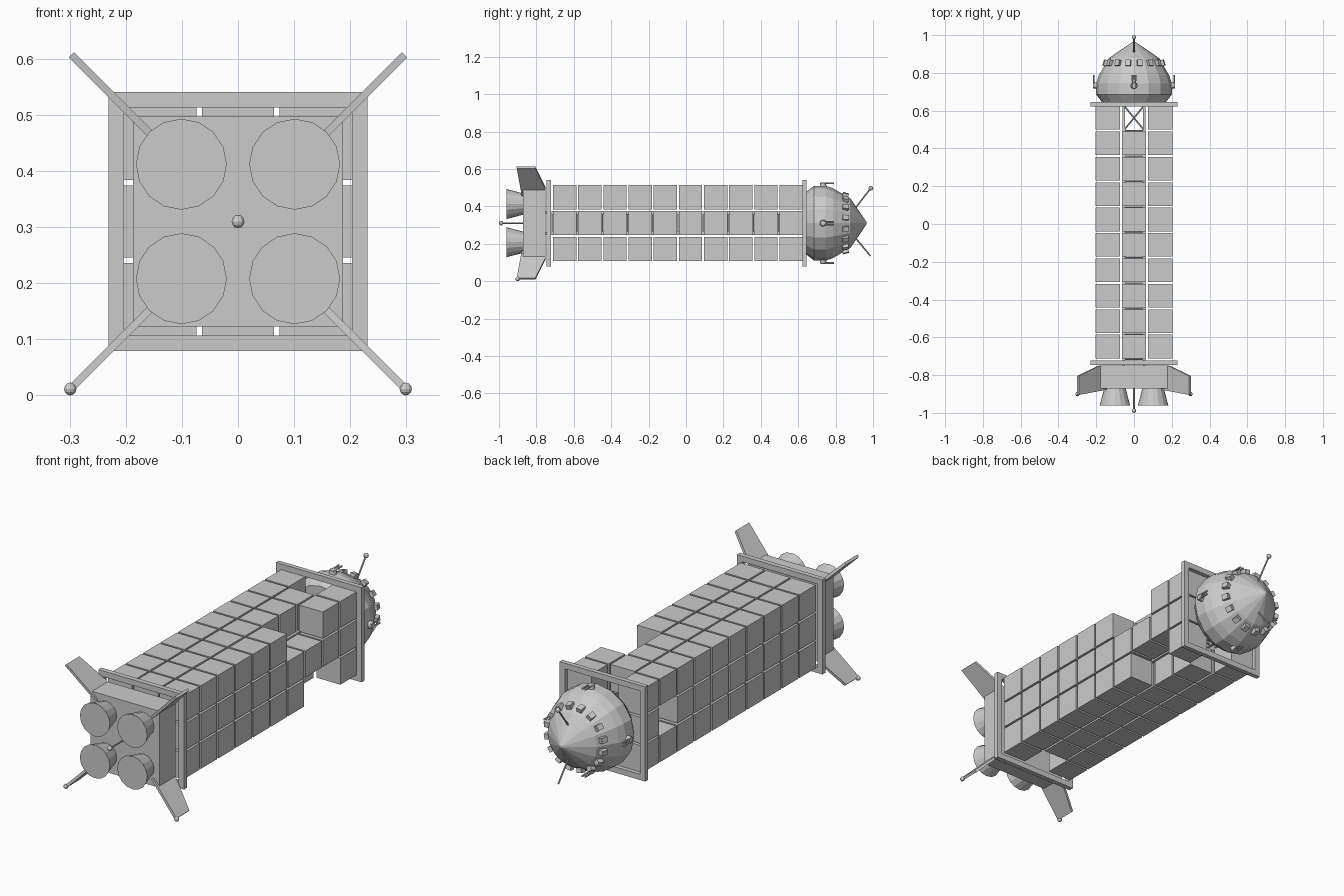
import bpy, bmesh, math
from mathutils import Vector, Matrix

if "Cube" in bpy.data.objects:
    bpy.data.objects.remove(bpy.data.objects["Cube"])

CZ = 0.31  # height of the ship's long axis


def finish(name, bm):
    bmesh.ops.recalc_face_normals(bm, faces=bm.faces)
    me = bpy.data.meshes.new(name)
    bm.to_mesh(me)
    bm.free()
    ob = bpy.data.objects.new(name, me)
    bpy.context.collection.objects.link(ob)
    return ob


def add_box(bm, lo, hi, mat=Matrix()):
    lo, hi = Vector(lo), Vector(hi)
    m = mat @ Matrix.Translation((lo + hi) / 2) @ Matrix.Diagonal((*(hi - lo), 1))
    bmesh.ops.create_cube(bm, size=1, matrix=m)


def add_rod(bm, a, b, r, r2=None, sides=8, mat=Matrix()):
    a, b = Vector(a), Vector(b)
    d = b - a
    m = mat @ Matrix.Translation((a + b) / 2) @ d.to_track_quat('Z', 'Y').to_matrix().to_4x4()
    bmesh.ops.create_cone(bm, cap_ends=True, segments=sides, radius1=r,
                          radius2=r if r2 is None else r2, depth=d.length, matrix=m)


def add_ball(bm, p, r):
    bmesh.ops.create_uvsphere(bm, u_segments=10, v_segments=6, radius=r,
                              matrix=Matrix.Translation(p))


def lathe(name, profile, sides, x=0, z=CZ):
    """Revolve (radius, y) points about a line parallel to y."""
    bm = bmesh.new()
    rings = []
    for r, y in profile:
        rings.append([bm.verts.new((x + r * math.cos(t), y, z + r * math.sin(t)))
                      for t in [2 * math.pi * i / sides for i in range(sides)]])
    for a, b in zip(rings, rings[1:]):
        for i in range(sides):
            j = (i + 1) % sides
            bm.faces.new((a[i], a[j], b[j], b[i]))
    bm.faces.new(rings[0])
    bm.faces.new(rings[-1])
    return finish(name, bm)


def around(angle):
    """Turn about the long axis; local z points outward from it."""
    return Matrix.Translation((0, 0, CZ)) @ Matrix.Rotation(angle, 4, 'Y')


# Cargo containers: eight columns around the spine, some slots empty
S, PX, PY = 0.129, 0.1385, 0.1345
empty = {(1, 1, 6), (1, 1, 7), (1, -1, 7), (1, -1, 8), (0, 1, 9),
         (0, -1, 9), (0, -1, 0), (-1, 0, 8)}
bm = bmesh.new()
for ix in (-1, 0, 1):
    for iz in (-1, 0, 1):
        for row in range(10):
            if (ix, iz) == (0, 0) or (ix, iz, row) in empty:
                continue
            x, z, y = ix * PX, CZ + iz * PX, -0.711 + row * PY
            add_box(bm, (x - S / 2, y, z - S / 2), (x + S / 2, y + 0.125, z + S / 2))
finish("cargo_containers", bm)

# Truss spine with longerons, cross bars and alternating diagonals
bm = bmesh.new()
T = 0.055
for sx in (-1, 1):
    for sz in (-1, 1):
        x, z = sx * T, CZ + sz * T
        add_box(bm, (x - 0.007, -0.76, z - 0.007), (x + 0.007, 0.66, z + 0.007))
for k in range(4):
    m = around(k * math.pi / 2)
    for row in range(11):
        y = -0.716 + row * PY
        add_rod(bm, (-T, y, T), (T, y, T), 0.005, sides=6, mat=m)
        if row < 10:
            s = 1 if row % 2 else -1
            add_rod(bm, (-s * T, y, T), (s * T, y + PY, T), 0.005, sides=6, mat=m)
finish("truss_spine", bm)

# Square end frames
for name, y0, y1 in (("rear_frame", -0.747, -0.723), ("front_frame", 0.623, 0.645)):
    bm = bmesh.new()
    O, I = 0.231, 0.203
    for s in (-1, 1):
        a, b = sorted((s * O, s * I))
        add_box(bm, (-O, y0, CZ + a), (O, y1, CZ + b))
        add_box(bm, (a, y0, CZ - I), (b, y1, CZ + I))
    finish(name, bm)

# Engine block and four nozzles
bm = bmesh.new()
add_box(bm, (-0.187, -0.872, CZ - 0.187), (0.187, -0.75, CZ + 0.187))
finish("engine_block", bm)
for sx in (-1, 1):
    for sz in (-1, 1):
        lathe("engine_nozzle", [(0.056, -0.868), (0.066, -0.905), (0.075, -0.94),
                                (0.081, -0.96)], 16, sx * 0.101, CZ + sz * 0.102)

# Diagonal tail fins, with landing feet on the lower pair
outline = [(0.15, -0.75), (0.19, -0.752), (0.297, -0.805),
           (0.297, -0.905), (0.19, -0.885), (0.15, -0.878)]
for k in range(4):
    bm = bmesh.new()
    m = around(math.pi / 4 + k * math.pi / 2)
    pts = [m @ Vector((-0.0065, y, d * math.sqrt(2))) for d, y in outline]
    off = m.to_3x3() @ Vector((0.013, 0, 0))
    face = bm.faces.new([bm.verts.new(p) for p in pts])
    ext = bmesh.ops.extrude_face_region(bm, geom=[face])
    bmesh.ops.translate(bm, vec=off, verts=[v for v in ext["geom"] if isinstance(v, bmesh.types.BMVert)])
    if pts[2].z < CZ:
        add_ball(bm, (math.copysign(0.299, pts[2].x), -0.9, 0.0115), 0.0115)
    finish("tail_fin", bm)

# Rear sensor between the nozzles
bm = bmesh.new()
add_rod(bm, (0, -0.868, CZ), (0, -0.985, CZ), 0.004)
add_ball(bm, (0, -0.988, CZ), 0.012)
finish("rear_sensor", bm)

# Faceted crew cabin
lathe("crew_cabin", [(0.168, 0.643), (0.2, 0.685), (0.2, 0.745), (0.187, 0.785),
                     (0.133, 0.878), (0.095, 0.905), (0.006, 0.965)], 16)

# Window blocks around the cabin nose
bm = bmesh.new()
for k in range(16):
    m = around((k + 0.5) * math.pi / 8) @ Matrix.Translation((0, 0.852, 0.152)) \
        @ Matrix.Rotation(math.radians(-15), 4, 'X')
    add_box(bm, (-0.013, -0.016, -0.012), (0.013, 0.016, 0.012), m)
finish("cabin_windows", bm)

# Steering thrusters on four sides of the cabin
bm = bmesh.new()
for k in range(4):
    m = around(k * math.pi / 2)
    add_rod(bm, (0, 0.733, 0.19), (0, 0.733, 0.216), 0.019, 0.015, 12, m)
    for s in (-1, 1):
        add_rod(bm, (s * 0.008, 0.72, 0.213), (s * 0.008, 0.79, 0.213), 0.004, 0.005, 6, m)
finish("steering_thrusters", bm)

# Nose antennas
bm = bmesh.new()
add_rod(bm, (0, 0.89, CZ + 0.06), (0, 0.986, CZ + 0.185), 0.004)
add_ball(bm, (0, 0.988, CZ + 0.187), 0.012)
add_rod(bm, (0, 0.89, CZ - 0.06), (0, 0.986, CZ - 0.175), 0.004)
finish("nose_antennas", bm)
